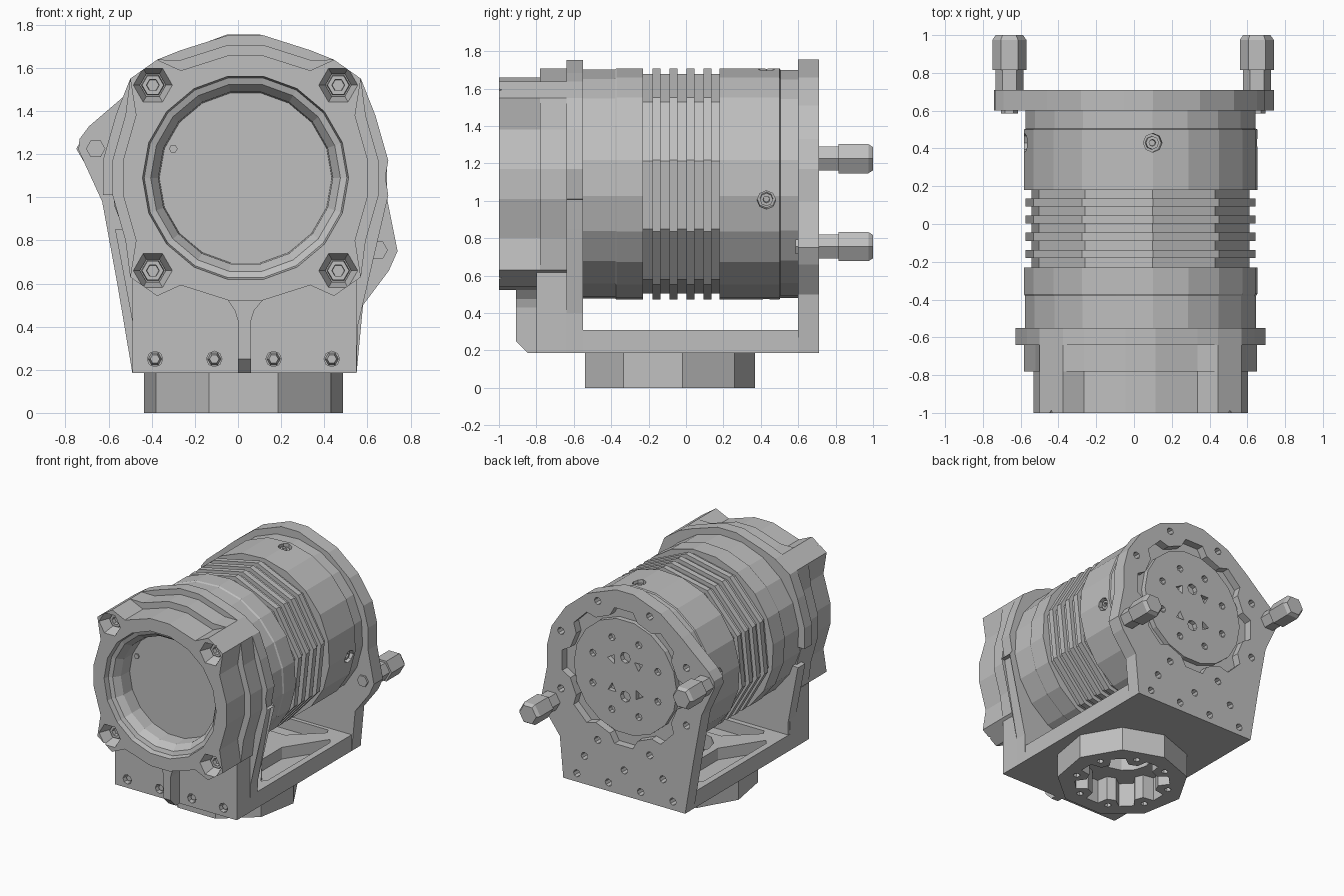
import bpy
import bmesh
from math import sin, cos, radians

cube = bpy.data.objects.get("Cube")
if cube:
    bpy.data.objects.remove(cube, do_unlink=True)

grey = bpy.data.materials.new("machined_grey")
grey.use_nodes = True
grey.diffuse_color = (0.52, 0.52, 0.52, 1)
bsdf = next(n for n in grey.node_tree.nodes if n.type == 'BSDF_PRINCIPLED')
bsdf.inputs["Base Color"].default_value = (0.52, 0.52, 0.52, 1)

CX, CZ = 0.035, 1.09          # main axis, running along y
AXIS = (CX, CZ)


def poly(n, r, c=AXIS, turn=0):
    return [(c[0] + r * cos(radians(turn + 360 * i / n)),
             c[1] + r * sin(radians(turn + 360 * i / n))) for i in range(n)]


def on_y(pts, y):
    return [(p[0], y, p[1]) for p in pts]


def on_z(pts, z):
    return [(p[0], p[1], z) for p in pts]


def on_x(pts, x):
    return [(x, p[0], p[1]) for p in pts]


def bar(pts, a, b, place=on_y):
    """Straight prism through two parallel copies of an outline."""
    return [place(pts, a), place(pts, b)]


def turned(n, profile, c=AXIS, turn=0):
    """Turned solid along y from (y, radius) pairs."""
    return [on_y(poly(n, r, c, turn), y) for y, r in profile]


def make(name, *solids):
    """Loft each list of loops into a closed solid, all in one object."""
    bm = bmesh.new()
    for loops in solids:
        rows = [[bm.verts.new(p) for p in loop] for loop in loops]
        n = len(rows[0])
        for lower, upper in zip(rows, rows[1:]):
            for i in range(n):
                j = (i + 1) % n
                bm.faces.new((lower[i], lower[j], upper[j], upper[i]))
        bm.faces.new(rows[0])
        bm.faces.new(rows[-1])
    bmesh.ops.recalc_face_normals(bm, faces=bm.faces)
    mesh = bpy.data.meshes.new(name)
    bm.to_mesh(mesh)
    bm.free()
    mesh.materials.append(grey)
    ob = bpy.data.objects.new(name, mesh)
    bpy.context.scene.collection.objects.link(ob)
    return ob


def cut(ob, *solids):
    cutter = make("cutter", *solids)
    cutter.hide_render = True
    mod = ob.modifiers.new("cut", 'BOOLEAN')
    mod.operation, mod.solver, mod.object = 'DIFFERENCE', 'EXACT', cutter
    bpy.context.view_layer.objects.active = ob
    bpy.ops.object.modifier_apply(modifier=mod.name)
    bpy.data.objects.remove(cutter, do_unlink=True)


def scalloped(mid):
    """Four-sided housing outline with corner lobes; mid is the side reach."""
    right = [(mid, 0.08), (mid - 0.06, 0.29), (0.535, 0.46),
             (0.41, 0.548), (0.3, mid - 0.07), (0.08, mid)]
    upper = right + [(-x, z) for x, z in reversed(right)]
    return [(CX + x, CZ + z) for x, z in
            upper + [(-x, -z) for x, z in upper]]


# Main cylinder: round ends and a ten-sided grooved middle
make("barrel_front", turned(20, [(-0.6, 0.615), (-0.38, 0.615), (-0.37, 0.622),
                                 (-0.23, 0.622)], turn=12))
ribs = [(-0.24, 0.59)]
for i in range(4):
    y = -0.18 + i * 0.091
    ribs += [(y, 0.59), (y, 0.622), (y + 0.043, 0.622), (y + 0.043, 0.59)]
make("barrel_ribs", turned(10, ribs + [(0.2, 0.59)], turn=12))
barrel_rear = make("barrel_rear", turned(20, [(0.18, 0.622), (0.5, 0.622),
                   (0.505, 0.612), (0.62, 0.612)], turn=12))

# Recessed screws round the rear of the cylinder
for angle in (84, 172, 264, 352):
    ux, uz = cos(radians(angle)), sin(radians(angle))

    def radial(radius, dist):
        return [(CX + ux * dist - uz * a, 0.43 + b, CZ + uz * dist + ux * a)
                for a, b in poly(8, radius, (0, 0))]
    cut(barrel_rear, [radial(0.05, 0.56), radial(0.05, 0.66)])
    make("side_screw", [radial(0.035, 0.55), radial(0.035, 0.6),
                        radial(0.018, 0.6), radial(0.016, 0.58)])

# Stepped front housing with a dished round opening
bolts = [(CX + sx * 0.43, CZ + sz * 0.43) for sx in (-1, 1) for sz in (-1, 1)]
front = make("front_housing", bar(scalloped(0.568), -1, -0.77))
cut(front, turned(18, [(-1.01, 0.48), (-0.96, 0.47), (-0.95, 0.44),
                       (-0.9, 0.405), (-0.8, 0.4)]))
cut(front, *[turned(6, [(-1.02, 0.098), (-0.92, 0.06), (-0.9, 0.06)], c)
             for c in bolts])
for c in bolts:
    make("front_bolt", turned(6, [(-0.89, 0.055), (-0.93, 0.05),
                                  (-0.93, 0.03), (-0.9, 0.028)], c))
make("port_pin", bar(poly(6, 0.02, (-0.3, 1.225)), -0.81, -0.79))
make("housing_step", bar(scalloped(0.617), -0.78, -0.58))

# Front flange whose sides run straight down to the base
lobes = [p for p in scalloped(0.662) if p[1] > 1]
make("front_flange", bar([(-0.49, 0.185), (0.55, 0.185), (0.555, 0.4),
                          (0.64, 0.85)] + lobes + [(-0.57, 0.85),
                          (-0.485, 0.4)], -0.64, -0.55))

# Lower front block with a row of screws
block = make("front_block", bar([(-0.49, 0.185), (0.55, 0.185), (0.55, 0.62),
                                 (-0.49, 0.62)], -0.8, -0.57))
row = [(x, 0.25) for x in (-0.385, -0.11, 0.165, 0.435)]
cut(block, *[turned(8, [(-0.85, 0.036), (-0.74, 0.036)], c) for c in row])
for c in row:
    make("block_screw", turned(6, [(-0.73, 0.034), (-0.78, 0.022)], c))

# Central rib on the block, chamfered below and flared under the housing
make("centre_rib", bar([(-0.91, 0.25), (-0.845, 0.185), (-0.78, 0.185),
                        (-0.78, 0.6), (-0.91, 0.6)], 0, 0.06, on_x),
     bar([(-0.001, 0.43), (0.061, 0.43), (0.075, 0.475), (0.125, 0.535),
          (-0.055, 0.535), (-0.015, 0.475)], -0.909, -0.78))

# Base tray with pockets between diagonal ribs and an open centre
base = make("base_tray", bar([(-0.49, -0.57), (0.55, -0.57), (0.55, 0.62),
                              (-0.49, 0.62)], 0.185, 0.31, on_z))
pockets = [bar(poly(12, 0.19, (0.03, -0.05)), 0.1, 0.4, on_z)]
for s in (-1, 1):
    pockets.append(bar([(0.03 + s * x, 0.03 + y) for x, y in
                        [(0.44, -0.42), (0.47, -0.38), (0.47, 0.38),
                         (0.44, 0.42), (0.24, 0.12), (0.24, -0.12)]],
                       0.22, 0.4, on_z))
    pockets.append(bar([(0.03 + x, 0.03 + s * y) for x, y in
                        [(-0.36, 0.5), (-0.34, 0.54), (0.34, 0.54),
                         (0.36, 0.5), (0.14, 0.3), (-0.14, 0.3)]],
                       0.22, 0.4, on_z))
cut(base, *pockets)

# Nine-sided foot with a splined bore
FOOT = (0.025, -0.1)
foot = make("foot", bar(poly(9, 0.468, FOOT, 10), 0, 0.19, on_z))
spline = []
for i in range(8):
    for turn, r in ((-15, 0.26), (-9, 0.34), (9, 0.34), (15, 0.26)):
        a = radians(i * 45 + turn)
        spline.append((FOOT[0] + r * cos(a), FOOT[1] + r * sin(a)))
cut(foot, bar(spline, -0.1, 0.3, on_z),
    *[bar(poly(6, 0.025, c), -0.1, 0.06, on_z)
      for c in poly(8, 0.34, FOOT, 22.5)])

# Rear plate with two ears and a lobed recess
rear = make("rear_plate", bar([
    (-0.49, 0.185), (0.55, 0.185), (0.58, 0.5), (0.7, 0.66), (0.74, 0.75),
    (0.69, 1.0), (0.69, 1.17), (0.65, 1.33), (0.53, 1.51), (0.35, 1.66),
    (0.1, 1.755), (-0.05, 1.755), (-0.28, 1.67), (-0.46, 1.53),
    (-0.55, 1.45), (-0.69, 1.33), (-0.735, 1.27), (-0.74, 1.22),
    (-0.63, 0.98), (-0.56, 0.6)], 0.6, 0.71))
recess = []
for i in range(8):
    for turn, r in ((-14, 0.53), (-8, 0.47), (8, 0.47), (14, 0.53)):
        a = radians(22.5 + i * 45 + turn)
        recess.append((CX + r * cos(a), CZ + r * sin(a)))
cut(rear, bar(recess, 0.65, 0.8))
plate_holes = row + [(-0.3, 0.4), (0.03, 0.38), (0.37, 0.4)]
plate_holes += poly(8, 0.58, AXIS, 22.5)
cut(rear, *[bar(poly(8, 0.028, c), 0.64, 0.8) for c in plate_holes])

# Round output disc with its hole pattern
disc = make("output_disc", turned(18, [(0.64, 0.44), (0.69, 0.44)]))
cut(disc, *[bar(poly(8, 0.027, c), 0.655, 0.8)
            for c in poly(8, 0.3, AXIS, 22.5)],
    *[bar(poly(3, 0.04, c, 30 * i), 0.655, 0.8)
      for i, c in enumerate(poly(4, 0.16, AXIS, 45))],
    *[bar(poly(8, 0.042, (CX, CZ + s)), 0.655, 0.8) for s in (-0.15, 0.15)])

# Hexagonal standoffs on the ears, with screw tips in front
for c in ((-0.66, 1.225), (0.65, 0.755)):
    make("standoff", turned(6, [(0.7, 0.074), (0.815, 0.074), (0.815, 0.09),
                                (0.975, 0.09), (1.0, 0.072)], c))
    make("ear_screw", bar(poly(6, 0.045, c), 0.585, 0.62))
